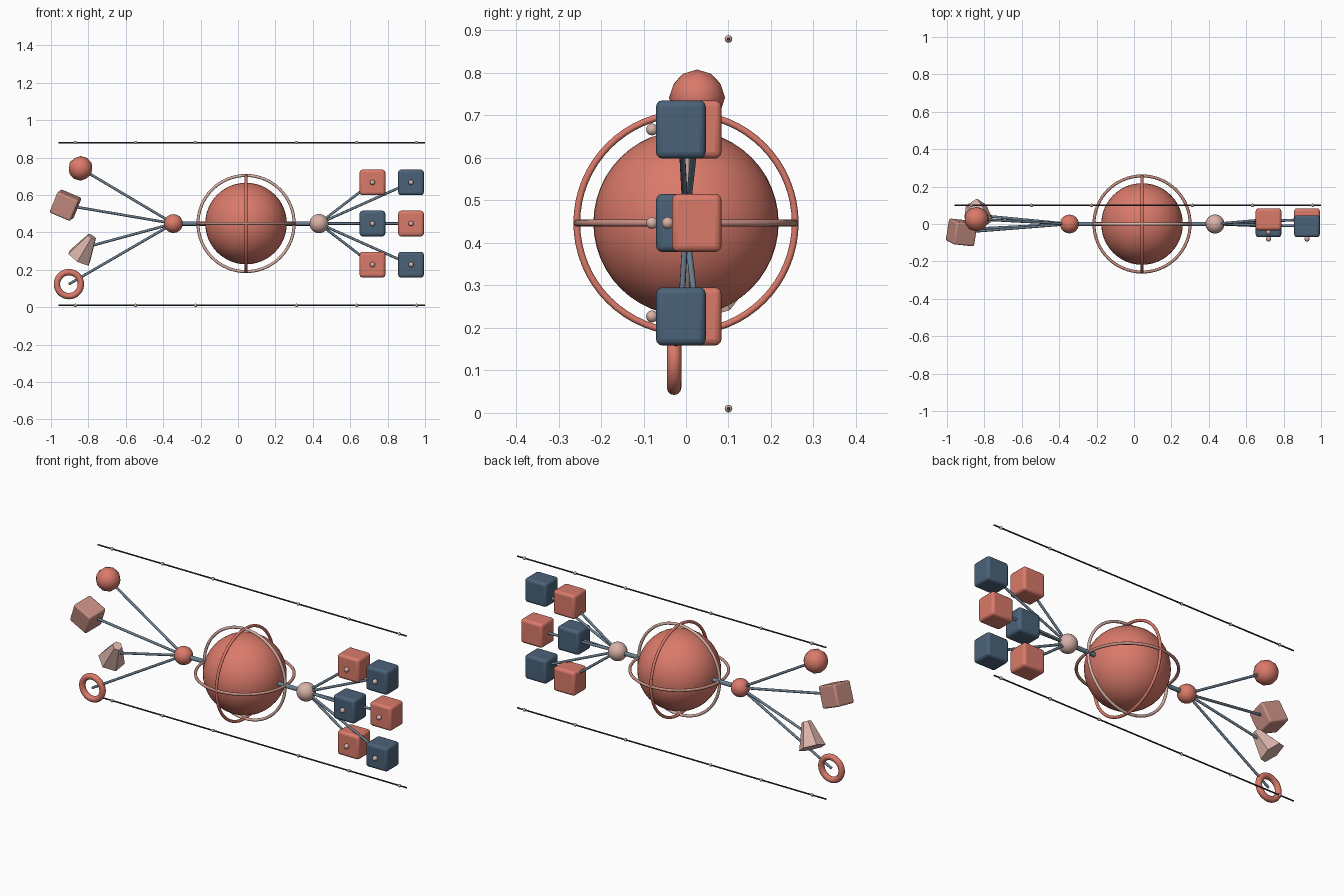
import bpy
from math import radians
from mathutils import Vector

cube = bpy.data.objects.get("Cube")
if cube:
    bpy.data.objects.remove(cube, do_unlink=True)


def material(name, rgb):
    # sRGB bytes to linear values
    lin = [((c / 255 + 0.055) / 1.055) ** 2.4 for c in rgb] + [1.0]
    m = bpy.data.materials.new(name)
    m.use_nodes = True
    m.diffuse_color = lin
    m.node_tree.nodes["Principled BSDF"].inputs["Base Color"].default_value = lin
    return m


salmon = material("salmon", (218, 122, 106))
pale = material("pale pink", (216, 178, 168))
rose = material("dusty rose", (198, 142, 130))
blue = material("slate blue", (74, 98, 120))
steel = material("steel", (108, 128, 145))
dark = material("dark steel", (52, 54, 66))


def finish(name, mat, smooth=True):
    ob = bpy.context.object
    ob.name = name
    ob.data.materials.append(mat)
    if smooth:
        bpy.ops.object.shade_smooth_by_angle(angle=radians(40))
    return ob


def ball(name, mat, loc, r, seg=32):
    bpy.ops.mesh.primitive_uv_sphere_add(segments=seg, ring_count=seg // 2, radius=r, location=loc)
    return finish(name, mat)


def ring(name, mat, loc, major, minor, rot=(0, 0, 0)):
    bpy.ops.mesh.primitive_torus_add(location=loc, rotation=rot, major_radius=major,
                                     minor_radius=minor, major_segments=64, minor_segments=12)
    return finish(name, mat)


def rod(name, mat, a, b, r, sides=12):
    a, b = Vector(a), Vector(b)
    d = b - a
    bpy.ops.mesh.primitive_cylinder_add(vertices=sides, radius=r, depth=d.length, location=(a + b) / 2,
                                        rotation=d.to_track_quat('Z', 'Y').to_euler())
    return finish(name, mat)


def block(name, mat, loc, size, bevel, rot=(0, 0, 0)):
    bpy.ops.mesh.primitive_cube_add(size=1, location=loc, rotation=rot)
    bpy.context.object.scale = size
    bpy.ops.object.transform_apply(location=False, rotation=False, scale=True)
    ob = finish(name, mat)
    mod = ob.modifiers.new("rounded edges", 'BEVEL')
    mod.width, mod.segments = bevel, 3
    return ob


# Central globe with three crossing rings
MID = 0.447
centre = (0.043, 0, MID)
ball("globe", salmon, centre, 0.218, 48)
ring("front_ring", pale, centre, 0.257, 0.008, (radians(90), 0, 0))
ring("side_ring", salmon, centre, 0.257, 0.008, (0, radians(90), 0))
ring("level_ring", rose, centre, 0.257, 0.008)

# Axle and the two hubs
right_hub, left_hub = (-0.345, 0, MID), (0.433, 0, MID)
rod("axle", steel, right_hub, left_hub, 0.012, 16)
ball("right_hub", salmon, right_hub, 0.05)
ball("left_hub", pale, left_hub, 0.051)

# Grid of rounded boxes, each with a spoke and a front knob
for col, x in enumerate((0.719, 0.925)):
    for row in range(3):
        is_blue = (col + row) % 2 == 1
        y = -0.012 if is_blue else 0.025
        z = MID + (row - 1) * 0.22
        block("box", blue if is_blue else salmon, (x, y, z), (0.137, 0.117, 0.137), 0.015)
        ball("box_knob", pale, (x, y - 0.068, z), 0.014, 16)
        rod("box_spoke", steel, left_hub, (x, y, z), 0.007)

# Mixed solids on the other side
ball_at = (-0.842, 0.026, 0.742)
block_at = (-0.922, -0.045, 0.545)
cone_at = Vector((-0.815, 0.045, 0.32))
hoop_at = (-0.904, -0.028, 0.123)
for end in (ball_at, block_at, cone_at, hoop_at):
    rod("solid_spoke", steel, right_hub, end, 0.007)

bpy.ops.mesh.primitive_ico_sphere_add(subdivisions=2, radius=0.066, location=ball_at)
finish("faceted_ball", salmon)
block("tilted_block", rose, block_at, (0.122, 0.122, 0.122), 0.01,
      (radians(8), radians(23), radians(-6)))
axis = Vector((0.49, -0.32, 0.81))
bpy.ops.mesh.primitive_cone_add(vertices=6, radius1=0.072, radius2=0.026, depth=0.14, location=cone_at,
                                rotation=axis.to_track_quat('Z', 'Y').to_euler())
finish("cut_cone", pale, smooth=False)
ring("hoop", salmon, hoop_at, 0.064, 0.017, (radians(90), 0, 0))

# Thin beaded rails above and below
for z in (0.01, 0.88):
    rod("rail", dark, (-0.96, 0.1, z), (1, 0.1, z), 0.004)
    for side in (-1, 1):
        for i in range(3):
            ball("rail_bead", pale, (0.043 + side * (0.27 + 0.321 * i), 0.1, z), 0.009, 12)
